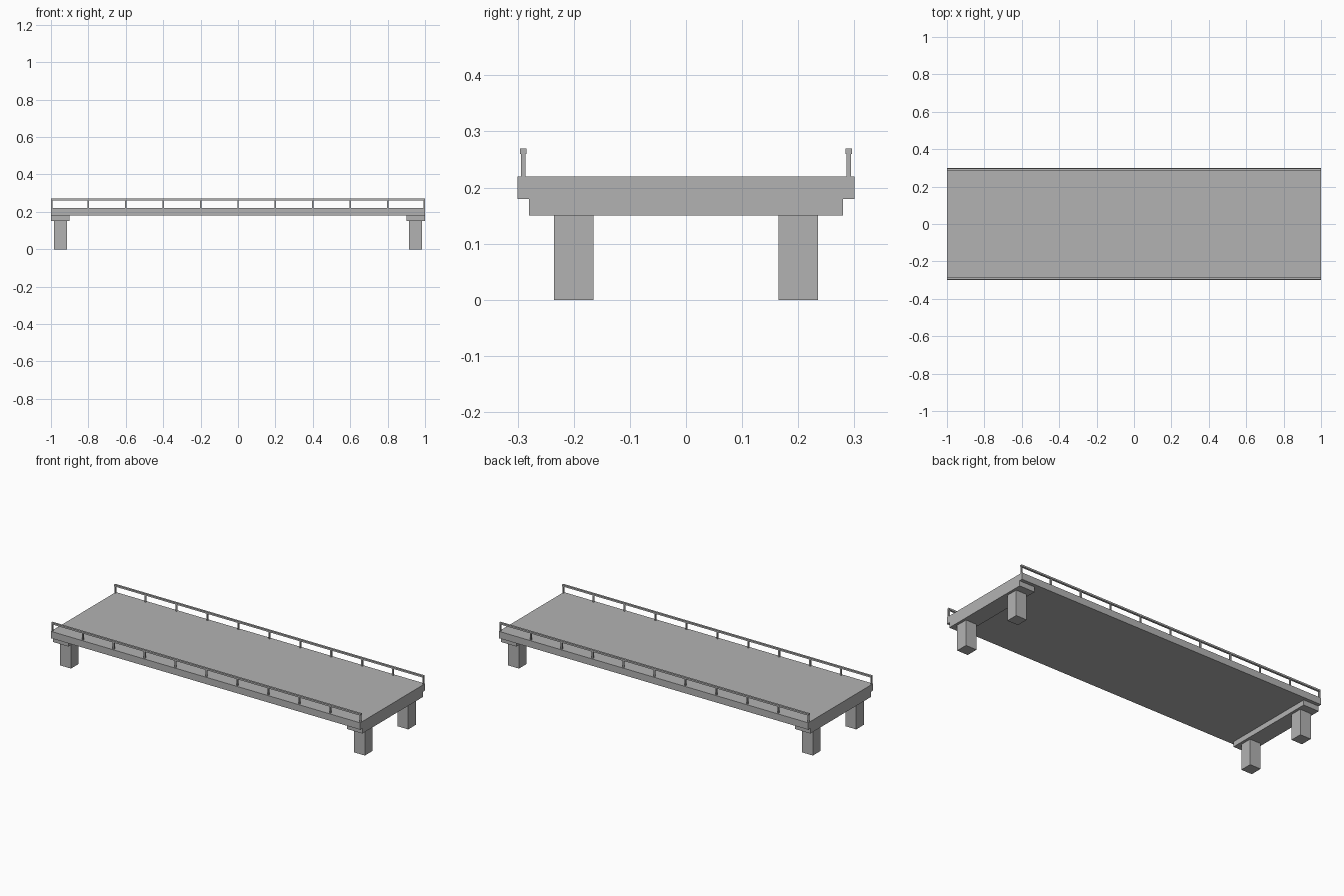
import bpy

old = bpy.data.objects.get("Cube")
if old:
    bpy.data.objects.remove(old, do_unlink=True)

# Single concrete colour
concrete = bpy.data.materials.new("concrete_grey")
concrete.use_nodes = True
colour = (0.45, 0.45, 0.45, 1)
concrete.diffuse_color = colour
concrete.node_tree.nodes["Principled BSDF"].inputs["Base Color"].default_value = colour


def box(name, centre, size):
    bpy.ops.mesh.primitive_cube_add(size=1, location=centre)
    ob = bpy.context.object
    ob.name = name
    ob.scale = size
    bpy.ops.object.transform_apply(location=False, rotation=False, scale=True)
    ob.data.materials.append(concrete)
    return ob


# Road slab
box("deck", (0, 0, 0.2), (2, 0.6, 0.04))

# Cross beams with two square pillars at each end
for end, sx in (("left", 1), ("right", -1)):
    box(f"{end}_cross_beam", (sx * 0.95, 0, 0.165), (0.1, 0.56, 0.03))
    for side, sy in (("front", -1), ("back", 1)):
        box(f"{end}_{side}_pillar", (sx * 0.95, sy * 0.2, 0.075), (0.07, 0.07, 0.15))

# Railings: top bar on evenly spaced posts, end posts flush with the deck
spans = 10
for side, sy in (("front", -1), ("back", 1)):
    y = sy * 0.29
    box(f"{side}_handrail", (0, y, 0.265), (2, 0.012, 0.01))
    for i in range(spans + 1):
        x = max(-0.996, min(0.996, -1 + 2 * i / spans))
        box(f"{side}_rail_post_{i + 1}", (x, y, 0.24), (0.008, 0.008, 0.04))
